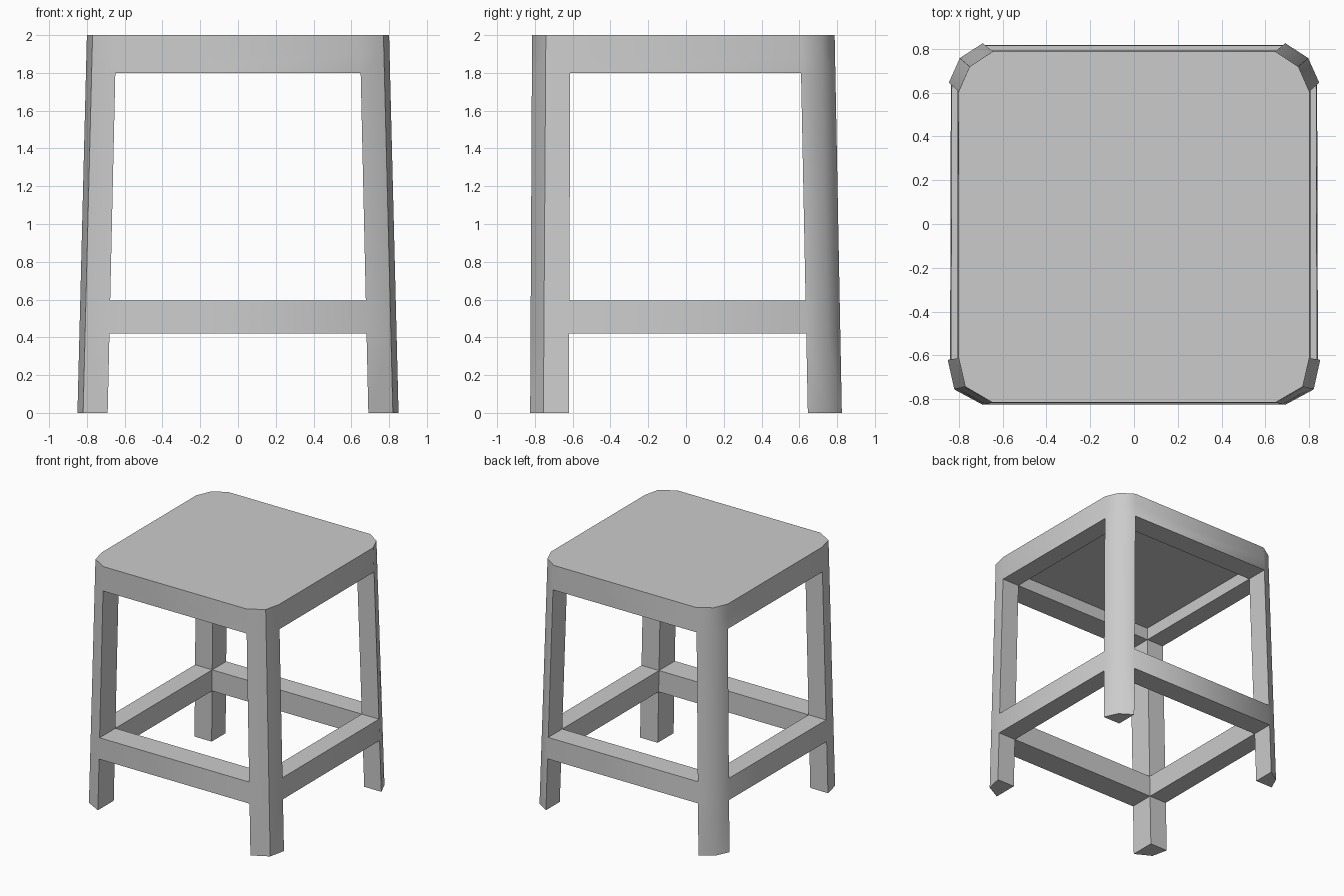
import bpy, bmesh, math

if "Cube" in bpy.data.objects:
    bpy.data.objects.remove(bpy.data.objects["Cube"])

LEVELS = [0, 0.42, 0.595, 1.8, 1.9, 2]      # floor, rail, apron, seat panel, top
RAIL, APRON, SEAT = 1, 3, 4                 # index of the layer above each level

# Outer corner profile of the right legs at floor and top (x, y)
FRONT = ([(0.69, -0.825), (0.82, -0.755), (0.85, -0.62)],
         [(0.645, -0.815), (0.77, -0.742), (0.80, -0.612)])
BACK = ([(0.69, 0.825), (0.795, 0.757), (0.845, 0.645)],
        [(0.645, 0.787), (0.75, 0.718), (0.80, 0.605)])


def leg_section(leg, side, z):
    """Tapered five-sided leg outline at height z: a, b, c outside, d inside."""
    t = z / 2
    a, b, c = [(side * (p[0] + (q[0] - p[0]) * t), p[1] + (q[1] - p[1]) * t)
               for p, q in zip(*leg)]
    return [(*p, z) for p in (a, b, c, (a[0], c[1]))]


bm = bmesh.new()
corners = [(FRONT, 1), (BACK, 1), (BACK, -1), (FRONT, -1)]
grid = [[[bm.verts.new(p) for p in leg_section(leg, side, z)]
         for leg, side in corners] for z in LEVELS]
skin = {}


def toggle(face):
    """Keep outside faces; a face shared by two cells cancels out."""
    key = frozenset(face)
    if key in skin:
        del skin[key]
    else:
        skin[key] = face


def cell(k, ids):
    """Prism in layer k over the (corner, point) outline."""
    low = [grid[k][i][j] for i, j in ids]
    high = [grid[k + 1][i][j] for i, j in ids]
    toggle(low)
    toggle(high)
    n = len(ids)
    for i in range(n):
        j = (i + 1) % n
        toggle([low[i], low[j], high[j], high[i]])


A, B, C, D = range(4)
for k in range(len(LEVELS) - 1):
    # Legs
    for i in range(4):
        cell(k, [(i, A), (i, B), (i, C), (i, D)])
    # Foot rails and seat apron
    if k == RAIL or k >= APRON:
        for i, j, outer in ((0, 1, C), (1, 2, A), (2, 3, C), (3, 0, A)):
            cell(k, [(i, outer), (j, outer), (j, D), (i, D)])
    # Seat panel
    if k == SEAT:
        cell(k, [(i, D) for i in range(4)])

for face in skin.values():
    bm.faces.new(face)
bmesh.ops.delete(bm, geom=[v for v in bm.verts if not v.link_faces], context='VERTS')
bmesh.ops.recalc_face_normals(bm, faces=bm.faces)

mesh = bpy.data.meshes.new("stool")
bm.to_mesh(mesh)
bm.free()
stool = bpy.data.objects.new("stool", mesh)
bpy.context.collection.objects.link(stool)
bpy.context.view_layer.objects.active = stool
stool.select_set(True)
bpy.ops.object.shade_smooth_by_angle(angle=math.radians(38))
